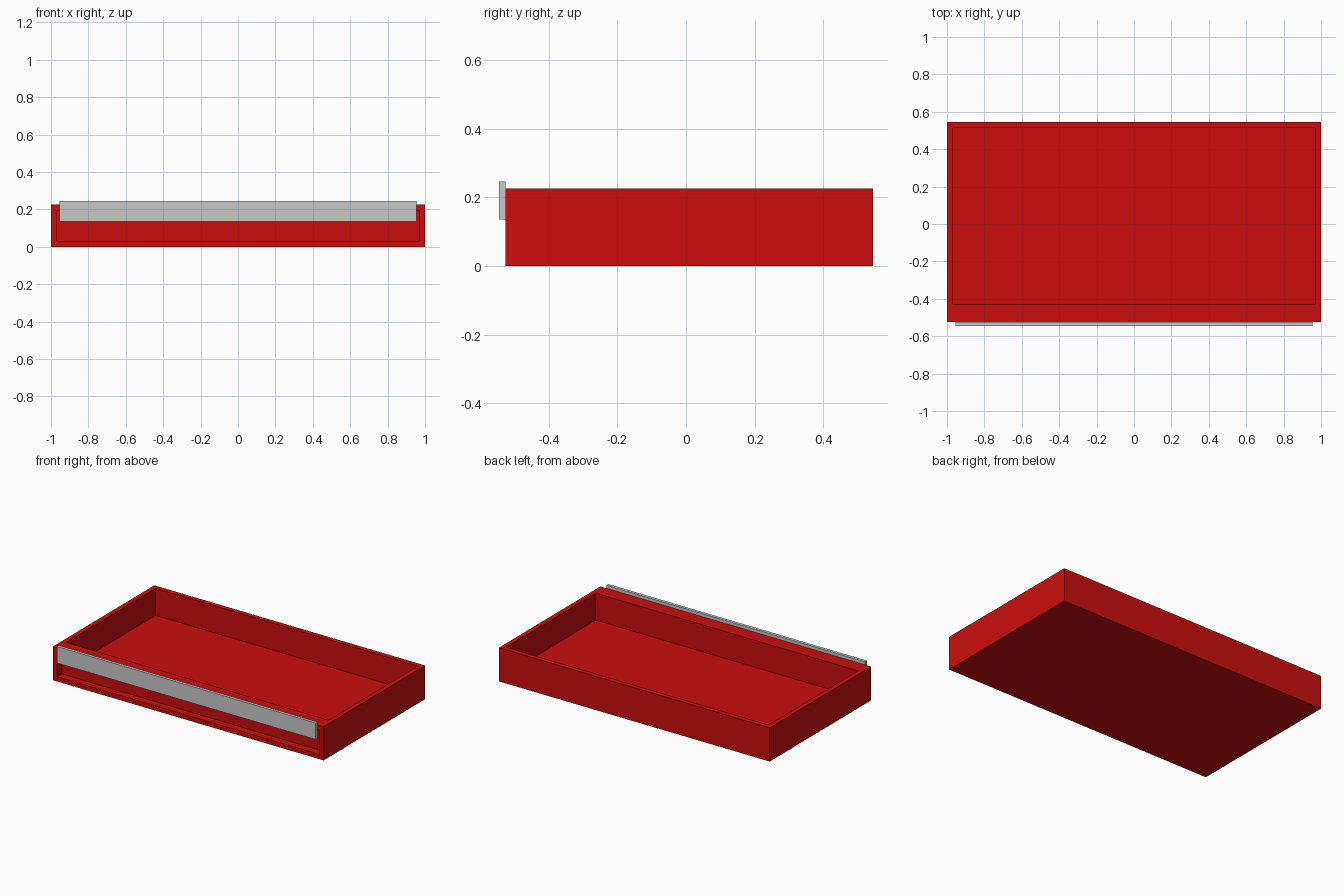
import bpy, bmesh
from mathutils import Vector

if "Cube" in bpy.data.objects:
    bpy.data.objects.remove(bpy.data.objects["Cube"])


def material(name, rgb):
    m = bpy.data.materials.new(name)
    m.diffuse_color = (*rgb, 1)
    m.use_nodes = True
    m.node_tree.nodes["Principled BSDF"].inputs["Base Color"].default_value = m.diffuse_color
    return m


def box(lo, hi):
    """bmesh cuboid between two corners."""
    bm = bmesh.new()
    bmesh.ops.create_cube(bm, size=1)
    for v in bm.verts:
        v.co = Vector([a + (c + 0.5) * (b - a) for a, b, c in zip(lo, hi, v.co)])
    bm.normal_update()
    return bm


def finish(bm, name, mat):
    bmesh.ops.recalc_face_normals(bm, faces=bm.faces)
    me = bpy.data.meshes.new(name)
    bm.to_mesh(me)
    bm.free()
    me.materials.append(mat)
    ob = bpy.data.objects.new(name, me)
    bpy.context.collection.objects.link(ob)
    return ob


def face_towards(bm, direction):
    return max(bm.faces, key=lambda f: f.normal.dot(direction))


def sink(bm, face, depth):
    """Push a face inwards, leaving side walls."""
    offset = -face.normal * depth
    new = bmesh.ops.extrude_discrete_faces(bm, faces=[face])["faces"][0]
    bmesh.ops.translate(bm, verts=new.verts[:], vec=offset)


red = material("red", (0.6, 0.004, 0.004))
grey = material("light grey", (0.58, 0.58, 0.58))

WALL = 0.045
FRONT, BACK, HEIGHT = -0.525, 0.545, 0.225

# Tray body
bm = box((-1, FRONT, 0), (1, BACK, HEIGHT))
top = face_towards(bm, Vector((0, 0, 1)))
front = face_towards(bm, Vector((0, -1, 0)))

# Open cavity, with a thicker front wall
bmesh.ops.inset_region(bm, faces=[top], thickness=WALL)
for v in top.verts:
    if v.co.y < 0:
        v.co.y = -0.43
sink(bm, top, HEIGHT - WALL)

# Shallow recess in the front wall
bmesh.ops.inset_region(bm, faces=[front], thickness=WALL)
sink(bm, front, 0.05)
finish(bm, "tray_body", red)

# Grey strip across the front
finish(box((-0.955, -0.545, 0.135), (0.955, FRONT, 0.245)), "front_strip", grey)
